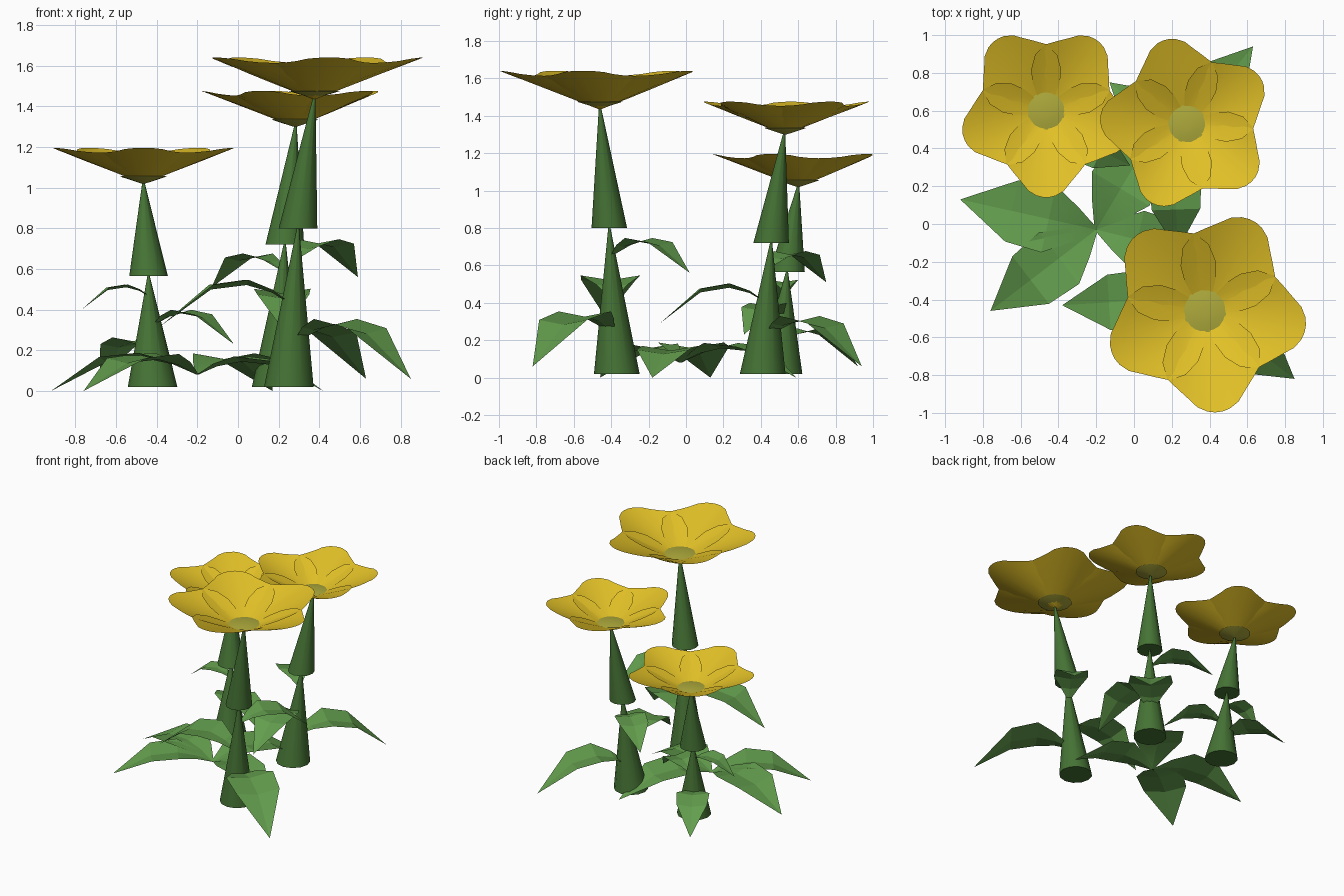
import bpy
import bmesh
from math import sin, cos, pi, hypot, radians
from mathutils import Vector

cube = bpy.data.objects.get("Cube")
if cube:
    bpy.data.objects.remove(cube, do_unlink=True)


def material(name, rgb):
    mat = bpy.data.materials.new(name)
    mat.use_nodes = True
    mat.diffuse_color = (*rgb, 1)
    mat.node_tree.nodes["Principled BSDF"].inputs["Base Color"].default_value = (*rgb, 1)
    return mat


YELLOW = material("petal yellow", (0.76, 0.53, 0.02))
OLIVE = material("centre olive", (0.42, 0.40, 0.045))
STEM = material("stem green", (0.06, 0.17, 0.035))
LEAF = material("leaf green", (0.125, 0.34, 0.075))


def finish(bm, name, mat, angle):
    mesh = bpy.data.meshes.new(name)
    bm.to_mesh(mesh)
    bm.free()
    mesh.materials.append(mat)
    obj = bpy.data.objects.new(name, mesh)
    bpy.context.collection.objects.link(obj)
    bpy.ops.object.select_all(action="DESELECT")
    bpy.context.view_layer.objects.active = obj
    obj.select_set(True)
    bpy.ops.object.shade_smooth_by_angle(angle=radians(angle))


def lathe(name, mat, rings, sides, angle):
    """Skin over horizontal circles given as (centre, radius), capped at both ends."""
    bm = bmesh.new()
    loops = []
    for c, r in rings:
        loops.append([bm.verts.new((c[0] + r * cos(2 * pi * k / sides),
                                    c[1] + r * sin(2 * pi * k / sides), c[2]))
                      for k in range(sides)])
    for low, high in zip(loops, loops[1:]):
        for k in range(sides):
            n = (k + 1) % sides
            bm.faces.new((low[k], low[n], high[n], high[k]))
    bm.faces.new(loops[0][::-1])
    bm.faces.new(loops[-1])
    finish(bm, name, mat, angle)


def sheet(bm, rows):
    """Quad strip surface; a row holding one point closes it to a tip."""
    grid = [[bm.verts.new(p) for p in row] for row in rows]
    for a, b in zip(grid, grid[1:]):
        for j in range(len(a) - 1):
            if len(b) == 1:
                bm.faces.new((a[j], b[0], a[j + 1]))
            else:
                bm.faces.new((a[j], b[j], b[j + 1], a[j + 1]))


# Petal outline: distance along the axis, half width
PETAL = [(0, .03), (.05, .11), (.09, .17), (.15, .225), (.24, .26), (.33, .247),
         (.39, .2), (.45, .15), (.5, .11), (.53, .06), (.54, .02)]


def flower(name, x, y, z, size, turn):
    bm = bmesh.new()
    for k in range(5):
        t = radians(turn + 72 * k)
        rows = []
        for a, half in PETAL:
            row = []
            for j in range(-3, 4):
                w = half * j / 3
                # saucer slope plus slightly raised side edges
                h = .384 * (hypot(a, w) - .11) + .025 * (w / .26) ** 2
                row.append((x + size * (a * cos(t) - w * sin(t)),
                            y + size * (a * sin(t) + w * cos(t)), z + size * h))
            rows.append(row)
        sheet(bm, rows)
    finish(bm, name + "_petals", YELLOW, 40)
    profile = [(-.035, .008), (0, .125), (.01, .07), (.012, .02)]
    lathe(name + "_centre", OLIVE,
          [((x, y, z + dz), r * (size + 1) / 2) for dz, r in profile], 14, 30)


def stem(name, base, joint, top):
    lathe(name + "_lower_stem", STEM, [(base, .122), (joint, .006)], 12, 40)
    lathe(name + "_upper_stem", STEM, [(joint, .095), (top, .006)], 12, 40)


def leaf(name, base, tip, arch=.23):
    """Arched, lightly folded leaf from base to tip."""
    base, tip = Vector(base), Vector(tip)
    along = tip - base
    flat = Vector((along.x, along.y, 0))
    length = flat.length
    side = Vector((-flat.y, flat.x, 0)) / length
    rows = []
    for t, half in [(0, .015), (.16, .13), (.35, .245), (.62, .225)]:
        mid = base + along * t + Vector((0, 0, arch * length * 4 * t * (1 - t)))
        edge = Vector((0, 0, .16 * half * length))
        rows.append([mid - side * half * length + edge, mid,
                     mid + side * half * length + edge])
    rows.append([tip])
    bm = bmesh.new()
    sheet(bm, rows)
    finish(bm, name, LEAF, 12)


# Three blooms on two-part stems
flower("tall_flower", .375, -.46, 1.475, 1, -82)
stem("tall_flower", (.25, -.37, .02), (.295, -.41, .8), (.375, -.46, 1.445))
flower("middle_flower", .28, .53, 1.335, .85, 32)
stem("middle_flower", (.19, .41, .02), (.23, .455, .72), (.283, .525, 1.305))
flower("short_flower", -.465, .6, 1.055, .85, -90)
stem("short_flower", (-.42, .5, .02), (-.44, .54, .565), (-.465, .6, 1.025))

# Leaves growing from the stems
leaf("tall_low_leaf", (.28, -.39, .24), (.85, -.82, .06))
leaf("tall_side_leaf", (.27, -.39, .42), (-.38, -.43, .32))
leaf("tall_high_leaf", (.29, -.4, .65), (.59, .02, .56))
leaf("middle_low_leaf", (.2, .43, .22), (.63, .94, .06))
leaf("middle_front_leaf", (.21, .43, .4), (.23, -.14, .29))
leaf("middle_high_leaf", (.22, .45, .59), (-.13, .75, .51))
leaf("short_low_leaf", (-.43, .51, .19), (-.68, .92, .06))
leaf("short_side_leaf", (-.43, .53, .46), (-.77, .5, .4))
leaf("short_inner_leaf", (-.42, .51, .32), (-.02, .31, .23))

# Ground rosette
for number, end in enumerate([(-.92, .13), (-.76, -.46), (.17, .59), (.42, -.18)]):
    leaf("ground_leaf_%d" % (number + 1), (-.2, -.03, .08), (*end, 0), .16)
